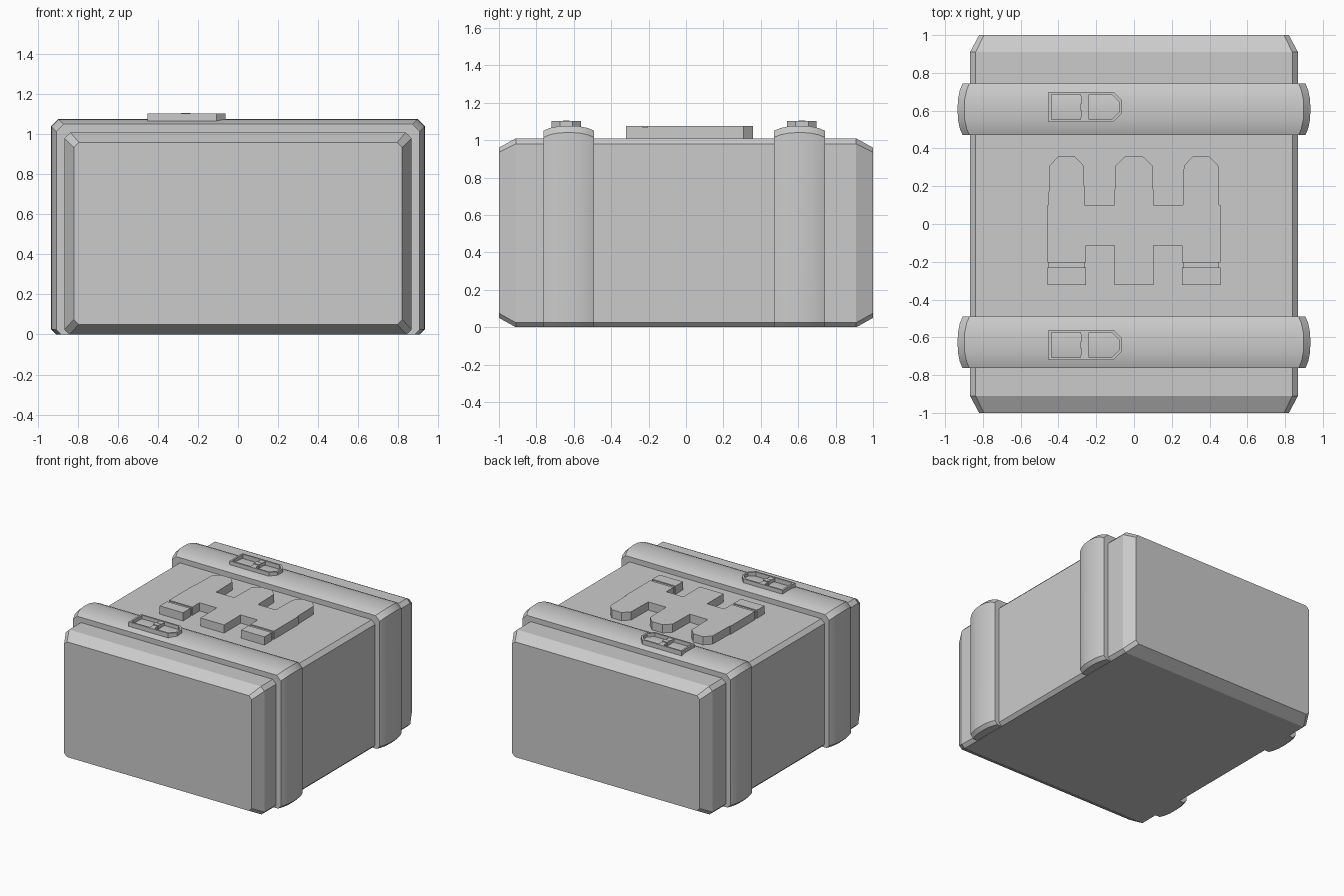
import bpy, bmesh, math

if "Cube" in bpy.data.objects:
    bpy.data.objects.remove(bpy.data.objects["Cube"])


def finish(name, bm, smooth=None):
    bmesh.ops.recalc_face_normals(bm, faces=bm.faces)
    mesh = bpy.data.meshes.new(name)
    bm.to_mesh(mesh)
    bm.free()
    obj = bpy.data.objects.new(name, mesh)
    bpy.context.collection.objects.link(obj)
    if smooth:
        bpy.ops.object.select_all(action='DESELECT')
        obj.select_set(True)
        bpy.context.view_layer.objects.active = obj
        bpy.ops.object.shade_smooth_by_angle(angle=math.radians(smooth))
    return obj


def section(hw, z0, z1, ct, cb):
    """Cross-section in x/z: a rectangle with cut corners (ct top, cb bottom)."""
    right = [(hw - cb, z0), (hw, z0 + cb), (hw, z1 - ct), (hw - ct, z1)]
    return right + [(-x, z) for x, z in reversed(right)]


def loft(name, rings, smooth=None):
    """Skin a list of (y, section) rings and cap both ends."""
    bm = bmesh.new()
    loops = [[bm.verts.new((x, y, z)) for x, z in pts] for y, pts in rings]
    n = len(loops[0])
    for a, b in zip(loops, loops[1:]):
        for i in range(n):
            j = (i + 1) % n
            bm.faces.new((a[i], a[j], b[j], b[i]))
    bm.faces.new(loops[0])
    bm.faces.new(loops[-1])
    return finish(name, bm, smooth)


def prism(name, pts, z0, z1):
    bm = bmesh.new()
    low = [bm.verts.new((x, y, z0)) for x, y in pts]
    top = [bm.verts.new((x, y, z1)) for x, y in pts]
    n = len(pts)
    for i in range(n):
        j = (i + 1) % n
        bm.faces.new((low[i], low[j], top[j], top[i]))
    bm.faces.new(low)
    bm.faces.new(top)
    return finish(name, bm)


def frame(name, outer, inner, z0, z1):
    """Flat open frame between two matching outlines."""
    bm = bmesh.new()
    loops = [[bm.verts.new((x, y, z)) for x, y in pts]
             for pts, z in ((outer, z0), (outer, z1), (inner, z1), (inner, z0))]
    n = len(outer)
    for k in range(4):
        a, b = loops[k], loops[(k + 1) % 4]
        for i in range(n):
            j = (i + 1) % n
            bm.faces.new((a[i], a[j], b[j], b[i]))
    return finish(name, bm)


def box(name, x0, x1, y0, y1, z0, z1):
    return prism(name, [(x0, y0), (x1, y0), (x1, y1), (x0, y1)], z0, z1)


# Case body with bevelled ends
end = section(0.82, 0.05, 0.96, 0.025, 0.025)
full = section(0.868, 0.0, 1.01, 0.03, 0.025)
loft("case_body", [(-1, end), (-0.91, full), (0.91, full), (1, end)])

# Two domed straps running up the sides and over the top
for label, yc, yb in (("front", -0.627, -0.64), ("back", 0.607, 0.62)):
    rings = []
    for t, drop in ((-1, 0.026), (-0.75, 0.012), (-0.4, 0.002), (0, 0),
                    (0.4, 0.002), (0.75, 0.012), (1, 0.026)):
        rings.append((yc + 0.136 * t,
                      section(0.934 - drop, 0.001, 1.077 - drop, 0.036, 0.025)))
    loft(label + "_strap", rings, 30)

    # Buckle: thin rim with a pointed end, waisted crossbar and tongue
    def outline(x0, x1, h, c):
        return [(x0, yb - h), (x1 - c, yb - h), (x1, yb - h + c),
                (x1, yb + h - c), (x1 - c, yb + h), (x0, yb + h)]
    frame(label + "_buckle_rim", outline(-0.452, -0.063, 0.079, 0.045),
          outline(-0.438, -0.077, 0.066, 0.04), 1.05, 1.103)
    prism(label + "_buckle_bar",
          [(-0.283, yb - 0.07), (-0.238, yb - 0.07), (-0.242, yb - 0.02),
           (-0.238, yb), (-0.242, yb + 0.02), (-0.238, yb + 0.07),
           (-0.283, yb + 0.07), (-0.279, yb + 0.02), (-0.283, yb),
           (-0.279, yb - 0.02)], 1.05, 1.1)
    box(label + "_buckle_tongue", -0.284, -0.237, yb - 0.018, yb + 0.018, 1.06, 1.106)

# Raised relief on the lid: three round-nosed cartridges joined by a band
Z0, Z1 = 1.0, 1.075


def round_nose(name, xc, hw, y0, y1):
    prism(name, [(xc - hw, y0), (xc + hw, y0), (xc + hw * 0.95, y1 - 0.05),
                 (xc + hw * 0.45, y1), (xc - hw * 0.45, y1),
                 (xc - hw * 0.95, y1 - 0.05)], Z0, Z1)


round_nose("middle_cartridge_nose", 0, 0.104, 0.10, 0.358)
box("middle_cartridge_case", -0.104, 0.104, -0.322, -0.115, Z0, Z1)
box("relief_band", -0.459, 0.457, -0.115, 0.10, Z0, Z1)
for side, xc in (("left", -0.357), ("right", 0.355)):
    round_nose(side + "_cartridge_nose", xc, 0.096, 0.10, 0.358)
    box(side + "_cartridge_case", xc - 0.102, xc + 0.102, -0.205, -0.115, Z0, Z1)
    box(side + "_cartridge_groove", xc - 0.095, xc + 0.095, -0.231, -0.205, Z0, Z1 - 0.008)
    box(side + "_cartridge_base", xc - 0.102, xc + 0.102, -0.322, -0.231, Z0, Z1)
